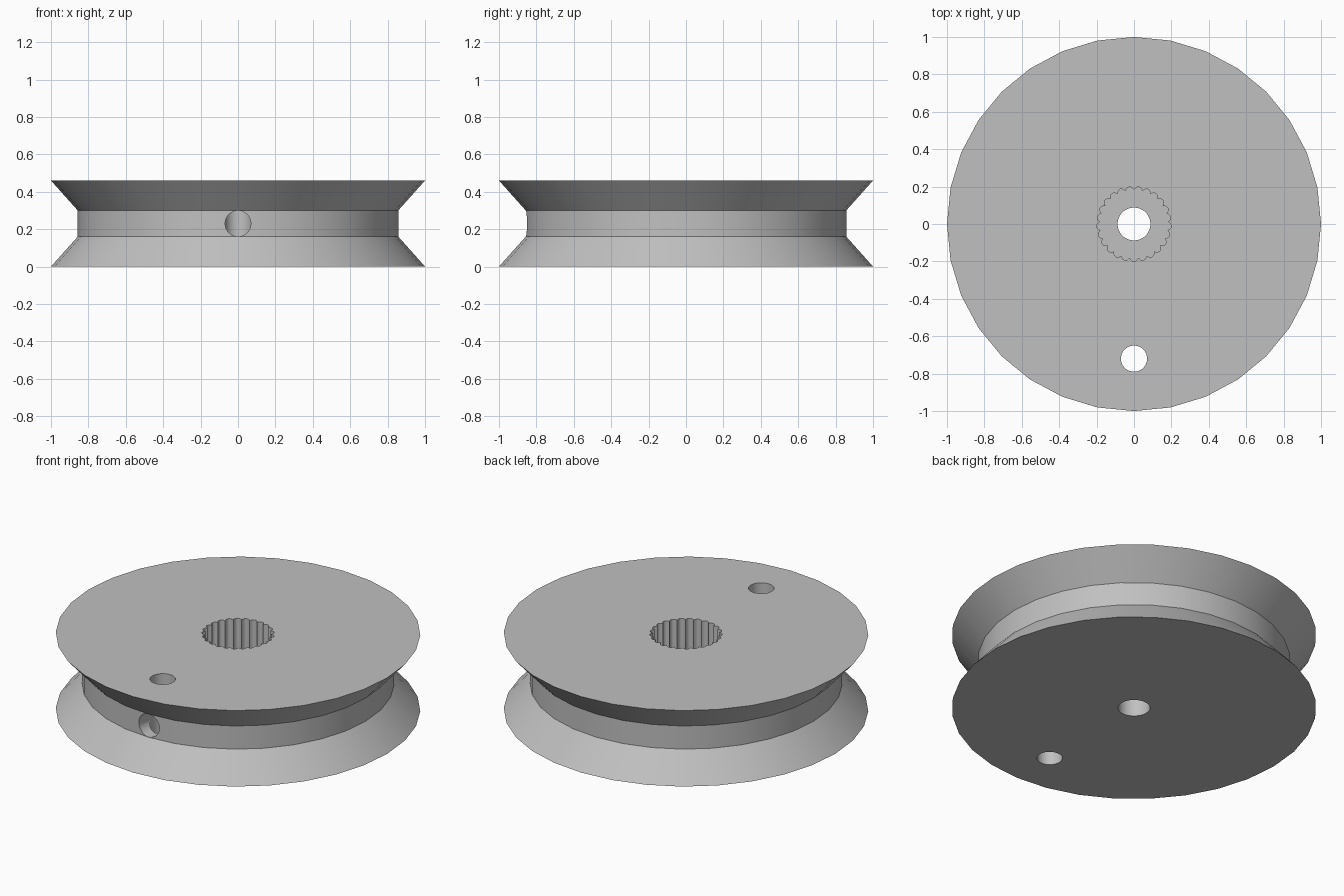
import bpy, bmesh
from math import sin, cos, pi, radians
from mathutils import Matrix

if "Cube" in bpy.data.objects:
    bpy.data.objects.remove(bpy.data.objects["Cube"])

SIDES = 32
HEIGHT = 0.46
HOLE_Y = -0.72
HOLE_R = 0.07
TEETH = 25

grey = bpy.data.materials.new("light grey")
grey.use_nodes = True
colour = (0.53, 0.53, 0.53, 1)
grey.diffuse_color = colour
grey.node_tree.nodes["Principled BSDF"].inputs["Base Color"].default_value = colour


def make_object(name, bm):
    bmesh.ops.recalc_face_normals(bm, faces=bm.faces)
    mesh = bpy.data.meshes.new(name)
    bm.to_mesh(mesh)
    bm.free()
    mesh.materials.append(grey)
    obj = bpy.data.objects.new(name, mesh)
    bpy.context.collection.objects.link(obj)
    return obj


def stack(name, rings):
    """Solid through a list of (outline points, z) rings."""
    bm = bmesh.new()
    loops = [[bm.verts.new((x, y, z)) for x, y in pts] for pts, z in rings]
    n = len(loops[0])
    for low, high in zip(loops, loops[1:]):
        for i in range(n):
            j = (i + 1) % n
            bm.faces.new((low[i], low[j], high[j], high[i]))
    bm.faces.new(loops[0][::-1])
    bm.faces.new(loops[-1])
    return make_object(name, bm)


def circle(r, n=SIDES, y=0):
    return [(r * cos(2 * pi * i / n), y + r * sin(2 * pi * i / n)) for i in range(n)]


# grooved pulley wheel
wheel = stack("pulley_wheel", [(circle(1), 0), (circle(0.857), 0.16),
                               (circle(0.857), 0.30), (circle(1), HEIGHT)])

# splined socket: rounded flutes around a circle
steps = TEETH * 6
spline = []
for i in range(steps):
    a = 2 * pi * i / steps
    r = 0.182 + 0.018 * abs(sin(a * TEETH / 2)) ** 0.8
    spline.append((r * sin(a), r * cos(a)))
socket = stack("socket_cutter", [(spline, 0.19), (spline, HEIGHT + 0.1)])

# centre screw hole and cord hole, both right through
screw = stack("screw_hole_cutter", [(circle(0.088), -0.1), (circle(0.088), 0.3)])
cord = stack("cord_hole_cutter", [(circle(HOLE_R, y=HOLE_Y), -0.1),
                                  (circle(HOLE_R, y=HOLE_Y), HEIGHT + 0.1)])

# side hole from the groove into the cord hole
side = stack("side_hole_cutter", [(circle(HOLE_R - 0.001), 0), (circle(HOLE_R - 0.001), 0.28)])
side.data.transform(Matrix.Translation((0, HOLE_Y, 0.23)) @ Matrix.Rotation(radians(90), 4, "X"))

cutters = [socket, screw, cord, side]
for cutter in cutters:
    mod = wheel.modifiers.new(cutter.name, "BOOLEAN")
    mod.operation = "DIFFERENCE"
    mod.solver = "EXACT"
    mod.object = cutter

# bake the cuts and drop the cutters
bpy.context.view_layer.update()
graph = bpy.context.evaluated_depsgraph_get()
cut_mesh = bpy.data.meshes.new_from_object(wheel.evaluated_get(graph))
wheel.modifiers.clear()
wheel.data = cut_mesh
for cutter in cutters:
    bpy.data.objects.remove(cutter)

bpy.ops.object.select_all(action="DESELECT")
wheel.select_set(True)
bpy.context.view_layer.objects.active = wheel
bpy.ops.object.shade_smooth_by_angle(angle=radians(30))
